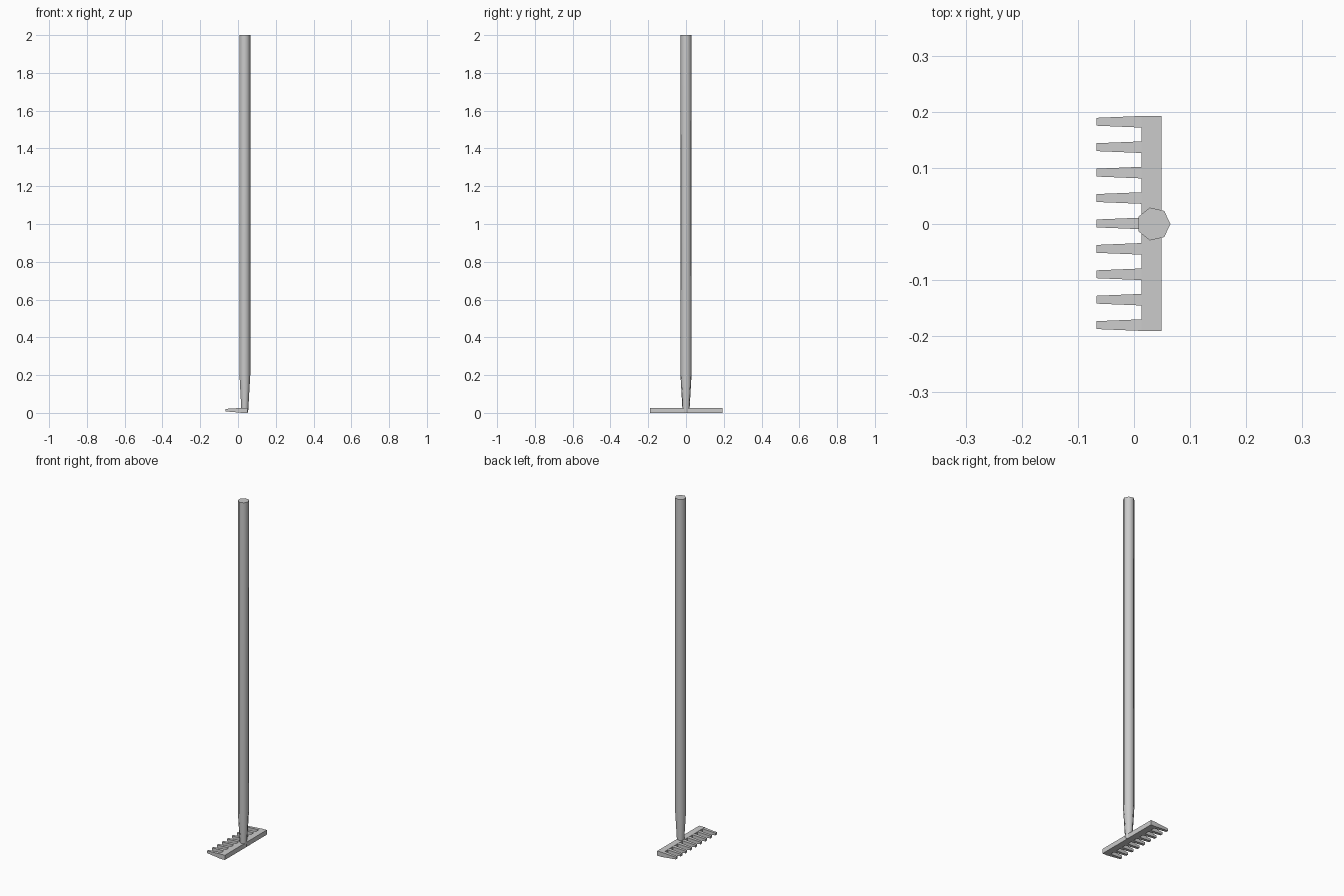
import bpy, bmesh, math

if "Cube" in bpy.data.objects:
    bpy.data.objects.remove(bpy.data.objects["Cube"])


def make_object(name, bm):
    bmesh.ops.recalc_face_normals(bm, faces=bm.faces)
    mesh = bpy.data.meshes.new(name)
    bm.to_mesh(mesh)
    bm.free()
    ob = bpy.data.objects.new(name, mesh)
    bpy.context.collection.objects.link(ob)
    return ob


def loft(name, rings):
    """Skin a list of equal-length point rings and cap both ends."""
    bm = bmesh.new()
    rows = [[bm.verts.new(p) for p in ring] for ring in rings]
    n = len(rows[0])
    for a, b in zip(rows, rows[1:]):
        for i in range(n):
            j = (i + 1) % n
            bm.faces.new((a[i], a[j], b[j], b[i]))
    bm.faces.new(rows[0])
    bm.faces.new(rows[-1])
    return make_object(name, bm)


def rect_x(x, y, half_y, z0, z1):
    """Rectangle in the YZ plane."""
    return [(x, y - half_y, z0), (x, y + half_y, z0),
            (x, y + half_y, z1), (x, y - half_y, z1)]


def ring_z(z, r, cx=0.035, sides=7):
    return [(cx + r * math.cos(2 * math.pi * i / sides),
             r * math.sin(2 * math.pi * i / sides), z) for i in range(sides)]


# Long seven-sided handle, tapering into the head
handle = loft("handle", [ring_z(0.003, 0.0185), ring_z(0.2, 0.03), ring_z(2.0, 0.03)])
bpy.context.view_layer.objects.active = handle
handle.select_set(True)
bpy.ops.object.shade_smooth_by_angle(angle=math.radians(60))

# Crossbar of the rake head
loft("head_bar", [rect_x(0.013, 0.001, 0.1915, 0.0, 0.027),
                  rect_x(0.049, 0.001, 0.1915, 0.0, 0.027)])

# Nine tapered tines
for k in range(9):
    y = 0.001 + (k - 4) * 0.0453
    loft(f"tine_{k + 1}", [rect_x(-0.067, y, 0.007, 0.008, 0.021),
                           rect_x(0.013, y, 0.0103, 0.001, 0.026)])
